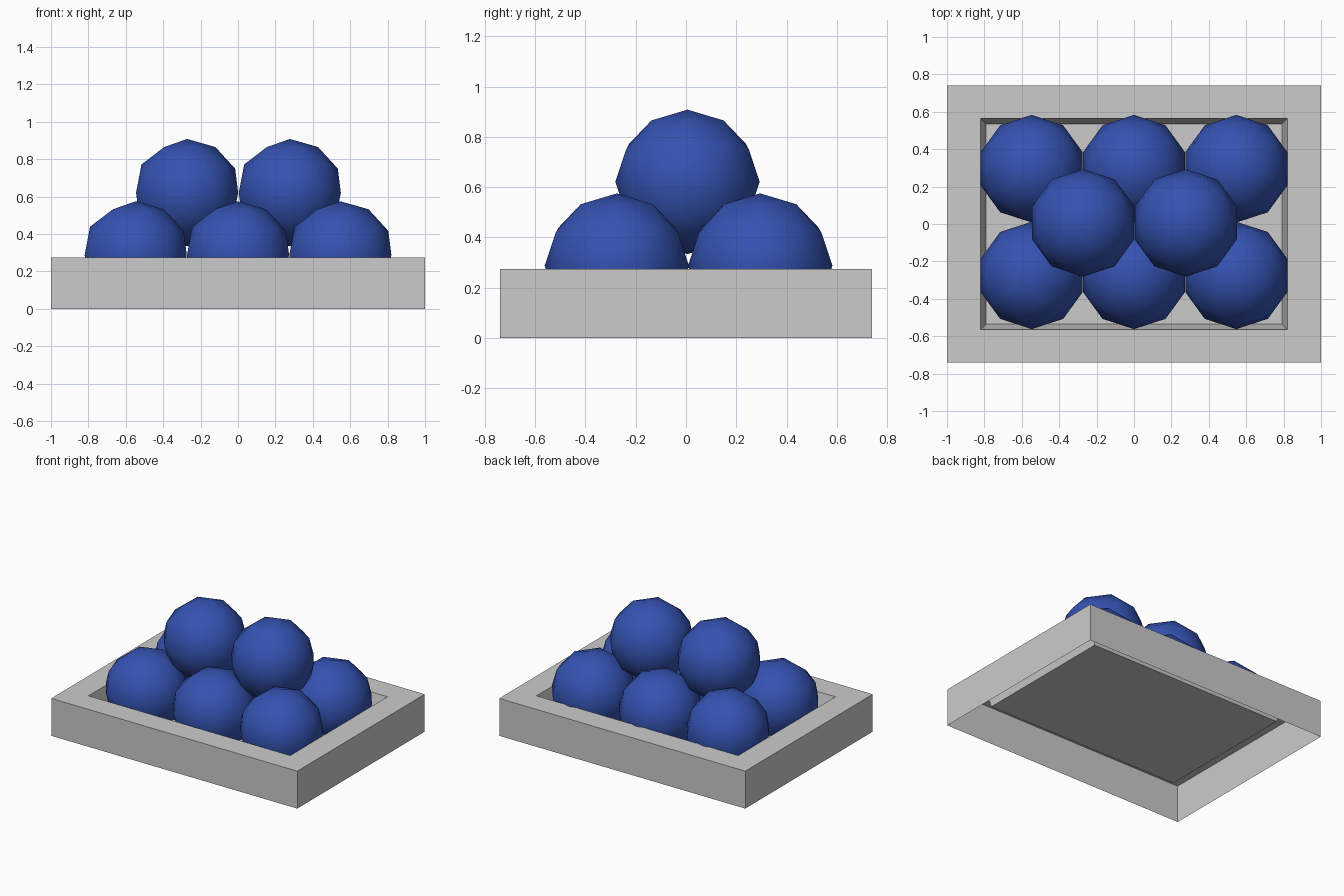
import bpy, bmesh
from mathutils import Vector

if "Cube" in bpy.data.objects:
    bpy.data.objects.remove(bpy.data.objects["Cube"])

RIM_Z, FLOOR_Z = 0.275, 0.13


def finish(bm, name, material=None):
    mesh = bpy.data.meshes.new(name)
    bm.to_mesh(mesh)
    bm.free()
    obj = bpy.data.objects.new(name, mesh)
    bpy.context.collection.objects.link(obj)
    if material:
        mesh.materials.append(material)
    return obj


# Tray: an open-bottomed shell of outer wall, flat rim, sloped inner wall and floor
bm = bmesh.new()
loops = []
for hx, hy, z in [(1.0, 0.74, 0.0), (1.0, 0.74, RIM_Z),
                  (0.82, 0.565, RIM_Z), (0.79, 0.535, FLOOR_Z)]:
    loops.append([bm.verts.new((sx * hx, sy * hy, z))
                  for sx, sy in [(-1, -1), (1, -1), (1, 1), (-1, 1)]])
for a, b in zip(loops, loops[1:]):
    for i in range(4):
        j = (i + 1) % 4
        bm.faces.new((a[i], a[j], b[j], b[i]))
bm.faces.new(loops[-1])
finish(bm, "tray")

# Balls: low-poly smooth spheres, trimmed where they would pass through the floor
blue = bpy.data.materials.new("blue")
blue.diffuse_color = (0.035, 0.085, 0.44, 1.0)
blue.use_nodes = True
blue.node_tree.nodes["Principled BSDF"].inputs["Base Color"].default_value = blue.diffuse_color
RADIUS = 0.287


def ball(name, x, y, z):
    bm = bmesh.new()
    bmesh.ops.create_icosphere(bm, subdivisions=2, radius=RADIUS)
    bmesh.ops.translate(bm, verts=bm.verts, vec=Vector((x, y, z)))
    bmesh.ops.bisect_plane(bm, geom=bm.verts[:] + bm.edges[:] + bm.faces[:],
                           plane_co=(0, 0, FLOOR_Z + 0.002), plane_no=(0, 0, 1),
                           clear_inner=True)
    for f in bm.faces:
        f.smooth = True
    finish(bm, name, blue)


# Bottom layer of six
for row, y in (("front", -0.275), ("back", 0.295)):
    for i in range(3):
        ball(f"{row}_ball_{i + 1}", (i - 1) * 0.547, y, 0.288)

# Top layer of two
for i, x in enumerate((-0.272, 0.277)):
    ball(f"top_ball_{i + 1}", x, 0.006, 0.621)
